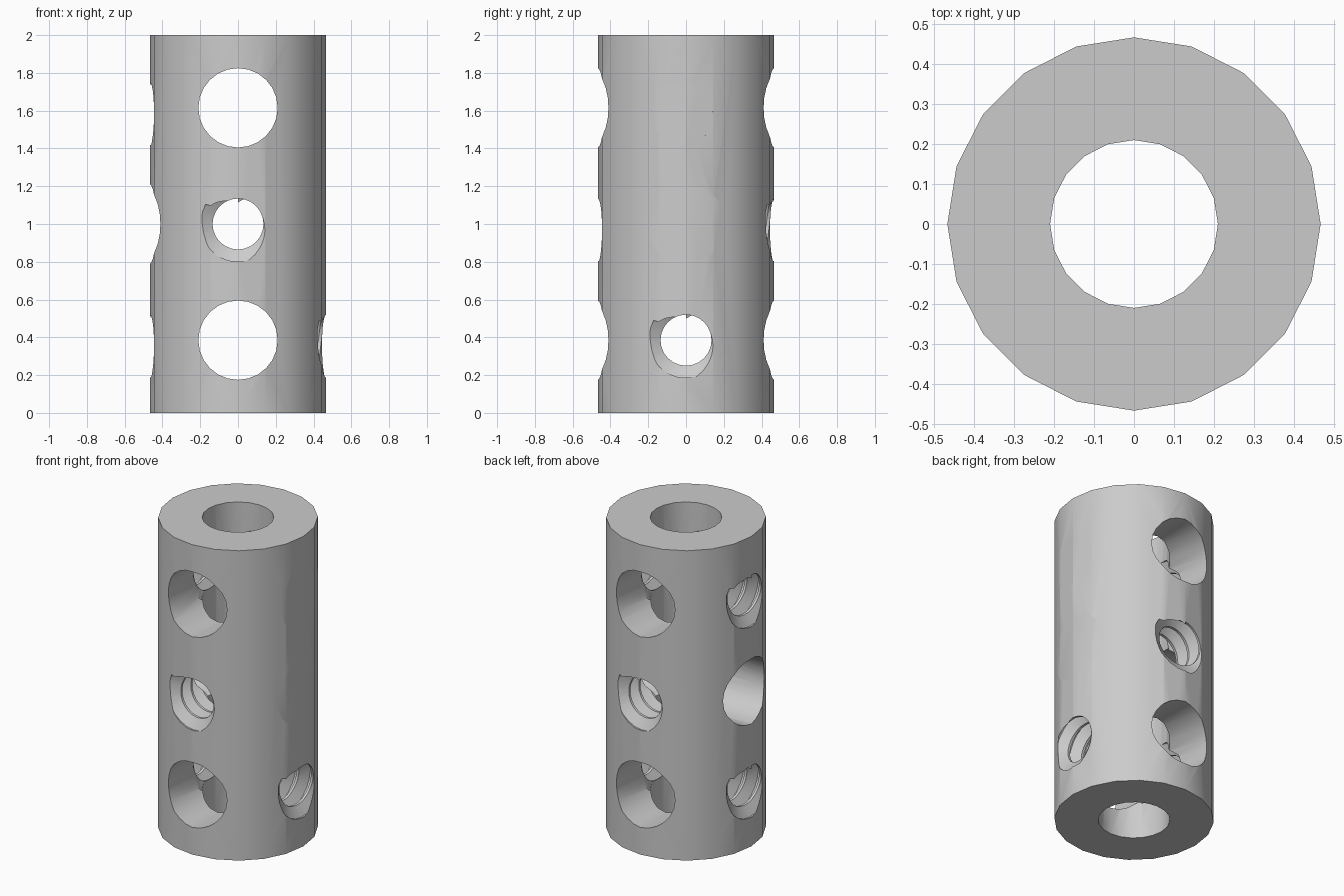
import bpy
import math
from mathutils import Matrix

default = bpy.data.objects.get("Cube")
if default:
    bpy.data.objects.remove(default, do_unlink=True)

HEIGHT, OUTER, BORE = 2.0, 0.467, 0.21
THREAD_MINOR, THREAD_MAJOR, PITCH = 0.135, 0.2, 0.102
LEVELS = (0.385, 1.0, 1.615)

grey = bpy.data.materials.new("plain grey")
grey.use_nodes = True
colour = (0.6, 0.6, 0.6, 1)
grey.diffuse_color = colour
grey.node_tree.nodes["Principled BSDF"].inputs["Base Color"].default_value = colour


def cylinder(name, radius, length, z, sides=20, turn=None):
    """Cylinder along z, or along y / x when a turn about z is given."""
    bpy.ops.mesh.primitive_cylinder_add(vertices=sides, radius=radius, depth=length)
    ob = bpy.context.object
    ob.name = name
    lay = Matrix.Identity(4)
    if turn is not None:
        lay = Matrix.Rotation(turn, 4, "Z") @ Matrix.Rotation(math.pi / 2, 4, "X")
    ob.data.transform(Matrix.Translation((0, 0, z)) @ lay)
    ob.data.materials.append(grey)
    return ob


def screw(name, z, turn, sides=24, turns=12):
    """Closed right-handed V thread lying along y, then turned about z."""
    profile = [(0, THREAD_MINOR), (0.08, THREAD_MINOR),
               (0.44, THREAD_MAJOR), (0.56, THREAD_MAJOR), (0.92, THREAD_MINOR)]
    n, steps = len(profile), sides * turns
    verts, faces = [], []
    for i in range(steps + sides + 1):
        a = 2 * math.pi * i / sides
        for offset, r in profile:
            y = PITCH * (i / sides + offset - 0.5 - (turns + 1) / 2 - 0.5)
            verts.append((r * math.sin(a), y, r * math.cos(a)))

    def vid(i, k):
        return i * n + k if k < n else (i + sides) * n

    for i in range(steps):
        for k in range(n):
            faces.append((vid(i, k), vid(i, k + 1), vid(i + 1, k + 1), vid(i + 1, k)))

    # cone-shaped caps over the two spiral ends
    first = [vid(0, k) for k in range(n)] + [vid(i, 0) for i in range(sides, 0, -1)]
    last = ([vid(steps, k) for k in range(n, 0, -1)]
            + [vid(steps - 0 + i, 0) for i in range(sides)])
    for loop, end in ((first, 0), (last, steps)):
        y = (verts[vid(end, 0)][1] + verts[vid(end, n)][1]) / 2
        verts.append((0, y, 0))
        for a, b in zip(loop, loop[1:] + loop[:1]):
            faces.append((a, b, len(verts) - 1))

    mesh = bpy.data.meshes.new(name)
    mesh.from_pydata(verts, [], faces)
    mesh.transform(Matrix.Translation((0, 0, z)) @ Matrix.Rotation(turn, 4, "Z"))
    mesh.materials.append(grey)
    ob = bpy.data.objects.new(name, mesh)
    bpy.context.collection.objects.link(ob)
    # drop unused points and make every face point outwards
    bpy.ops.object.select_all(action="DESELECT")
    bpy.context.view_layer.objects.active = ob
    ob.select_set(True)
    bpy.ops.object.mode_set(mode="EDIT")
    bpy.ops.mesh.select_all(action="SELECT")
    bpy.ops.mesh.delete_loose()
    bpy.ops.mesh.select_all(action="SELECT")
    bpy.ops.mesh.normals_make_consistent(inside=False)
    bpy.ops.object.mode_set(mode="OBJECT")
    return ob


# tube body, bore, then alternating plain and threaded cross holes
body = cylinder("tube_body", OUTER, HEIGHT, HEIGHT / 2)
cutters = [cylinder("bore_cutter", BORE, HEIGHT + 0.2, HEIGHT / 2)]
for index, level in enumerate(LEVELS):
    plain = index % 2 * math.pi / 2
    cutters.append(cylinder("plain_hole_cutter", BORE, 1.2, level, 24, plain))
    cutters.append(screw("threaded_hole_cutter", level, math.pi / 2 - plain))

bpy.ops.object.select_all(action="DESELECT")
bpy.context.view_layer.objects.active = body
body.select_set(True)
for cutter in cutters:
    cutter.hide_render = True
    cut = body.modifiers.new("hole", "BOOLEAN")
    cut.operation = "DIFFERENCE"
    cut.solver = "EXACT"
    cut.object = cutter
    bpy.ops.object.modifier_apply(modifier=cut.name)
    bpy.data.objects.remove(cutter, do_unlink=True)

bpy.ops.object.shade_smooth_by_angle(angle=math.radians(30))
